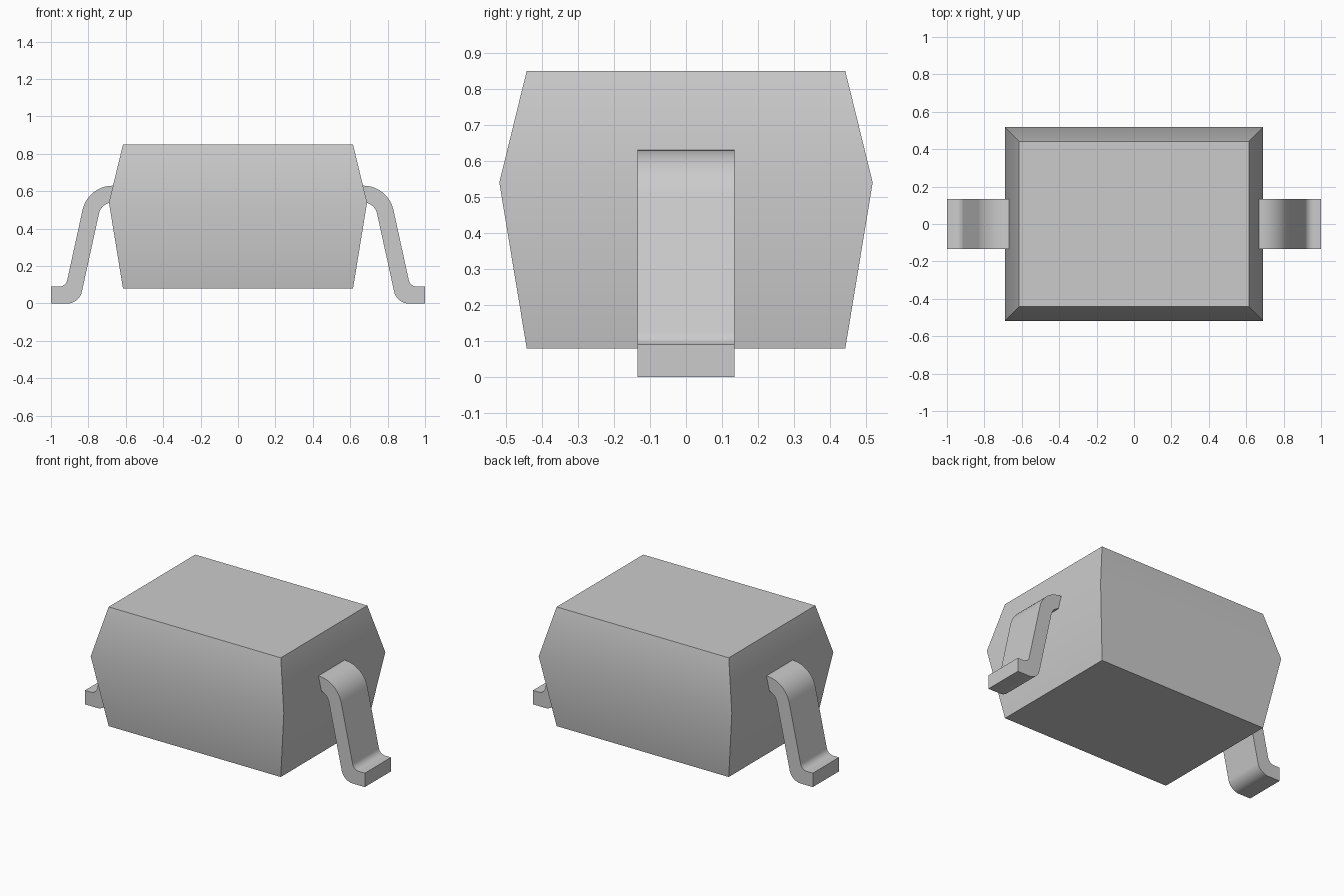
import bpy, bmesh
from math import radians, sin, cos

cube = bpy.data.objects.get("Cube")
if cube:
    bpy.data.objects.remove(cube, do_unlink=True)

GREY = 0.6
grey = bpy.data.materials.new("plain grey")
grey.use_nodes = True
grey.diffuse_color = (GREY, GREY, GREY, 1)
grey.node_tree.nodes["Principled BSDF"].inputs["Base Color"].default_value = (GREY, GREY, GREY, 1)


def finish(bm, name):
    """Turn a bmesh into a smooth-shaded object with sharp corners kept."""
    bmesh.ops.recalc_face_normals(bm, faces=bm.faces[:])
    mesh = bpy.data.meshes.new(name)
    bm.to_mesh(mesh)
    bm.free()
    mesh.materials.append(grey)
    obj = bpy.data.objects.new(name, mesh)
    bpy.context.collection.objects.link(obj)
    bpy.ops.object.select_all(action='DESELECT')
    obj.select_set(True)
    bpy.context.view_layer.objects.active = obj
    bpy.ops.object.shade_smooth_by_angle(angle=radians(30))
    return obj


def arc(cx, cz, radius, start, end, steps=10):
    angles = [radians(start + (end - start) * i / steps) for i in range(steps + 1)]
    return [(cx + radius * cos(a), cz + radius * sin(a)) for a in angles]


# Moulded body: three stacked rectangles, widest at the parting line
bm = bmesh.new()
rings = []
for hx, hy, z in [(0.615, 0.442, 0.08), (0.69, 0.518, 0.54), (0.615, 0.442, 0.85)]:
    rings.append([bm.verts.new((sx * hx, sy * hy, z))
                  for sx, sy in [(-1, -1), (1, -1), (1, 1), (-1, 1)]])
for low, high in zip(rings, rings[1:]):
    for i in range(4):
        j = (i + 1) % 4
        bm.faces.new((low[i], low[j], high[j], high[i]))
bm.faces.new(rings[0])
bm.faces.new(rings[-1])
finish(bm, "body")

# Bent leads: outline of the strip, extruded across its width and mirrored
LEAN = 12.5
HALF_WIDTH = 0.134
outline = [(0.62, 0.63)]
outline += arc(0.67, 0.465, 0.165, 90, LEAN)             # shoulder, outside
outline += arc(0.957, 0.135, 0.045, 180 + LEAN, 270)     # ankle, inside
outline += [(1, 0.09), (1, 0)]                           # foot
outline += arc(0.913, 0.08, 0.08, 270, 180 + LEAN)       # ankle, outside
outline += arc(0.67, 0.465, 0.075, LEAN, 90)             # shoulder, inside
outline += [(0.62, 0.54)]

for side, name in [(1, "left_lead"), (-1, "right_lead")]:
    bm = bmesh.new()
    face = bm.faces.new([bm.verts.new((side * x, -HALF_WIDTH, z)) for x, z in outline])
    extruded = bmesh.ops.extrude_face_region(bm, geom=[face])["geom"]
    moved = [v for v in extruded if isinstance(v, bmesh.types.BMVert)]
    bmesh.ops.translate(bm, verts=moved, vec=(0, 2 * HALF_WIDTH, 0))
    finish(bm, name)
